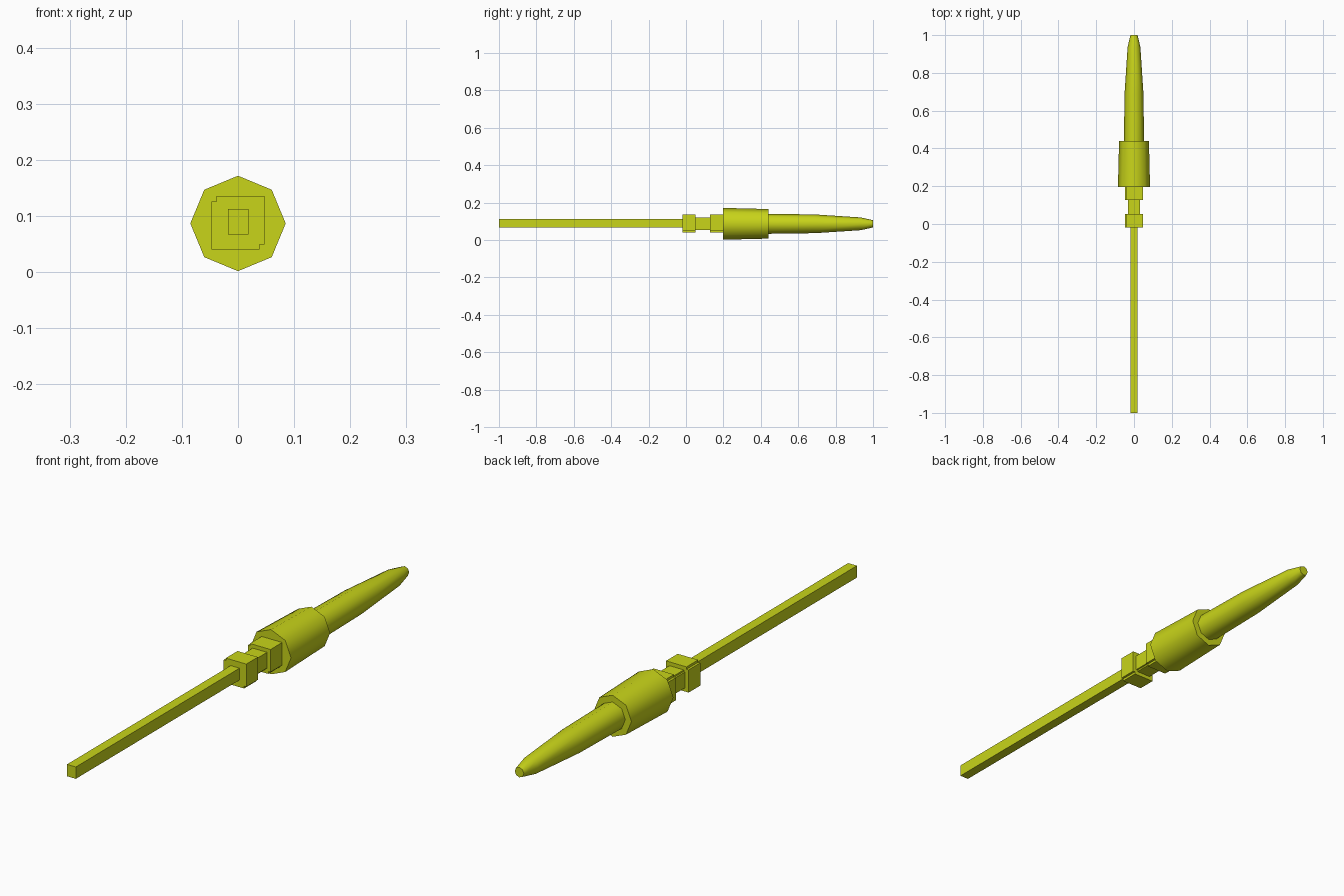
import bpy, math

if "Cube" in bpy.data.objects:
    bpy.data.objects.remove(bpy.data.objects["Cube"])

CZ = 0.0865  # height of the long axis

mat = bpy.data.materials.new("lime_yellow")
mat.diffuse_color = (0.58, 0.66, 0.01, 1)
mat.use_nodes = True
mat.node_tree.nodes["Principled BSDF"].inputs["Base Color"].default_value = mat.diffuse_color


def make(name, verts, faces, smooth=False):
    me = bpy.data.meshes.new(name)
    me.from_pydata(verts, [], faces)
    me.materials.append(mat)
    ob = bpy.data.objects.new(name, me)
    bpy.context.collection.objects.link(ob)
    bpy.ops.object.select_all(action='DESELECT')
    ob.select_set(True)
    bpy.context.view_layer.objects.active = ob
    if smooth:
        bpy.ops.object.shade_smooth_by_angle(angle=math.radians(50))
    return ob


def loft(name, rings, smooth=False):
    """Skin equal-length rings of points along y, capping both ends."""
    n = len(rings[0])
    verts = [p for r in rings for p in r]
    faces = [tuple(range(n)), tuple(reversed(range(len(verts) - n, len(verts))))]
    for k in range(len(rings) - 1):
        for i in range(n):
            j = (i + 1) % n
            faces.append((k*n + i, (k+1)*n + i, (k+1)*n + j, k*n + j))
    return make(name, verts, faces, smooth)


def prism(name, section, y0, y1):
    return loft(name, [[(x, y, z) for x, z in section] for y in (y0, y1)])


def turned(name, profile):
    """Eight-sided tapered body from (y, radius) pairs."""
    ang = [i * math.pi / 4 for i in range(8)]
    return loft(name, [[(r*math.sin(-a), y, CZ + r*math.cos(a)) for a in ang]
                       for y, r in profile], smooth=True)


def notched(h, c):
    """Square with two opposite corners stepped in."""
    return [(x, CZ + 0.001 + z) for x, z in
            [(h, h), (-h + c, h), (-h + c, h - c), (-h, h - c),
             (-h, -h), (h - c, -h), (h - c, -h + c), (h, -h + c)]]


# Stem
prism("stem", [(0.019, 0.112), (-0.018, 0.112), (-0.018, 0.067), (0.019, 0.067)],
      -1.0, -0.015)

# Stepped collars and neck
for name, h, c, y0, y1 in [("front_collar", 0.0475, 0.009, -0.018, 0.052),
                           ("neck", 0.033, 0.006, 0.052, 0.127),
                           ("rear_collar", 0.0475, 0.009, 0.127, 0.2)]:
    prism(name, notched(h, c), y0, y1)

# Barrel and tapered point
turned("barrel", [(0.197, 0.085), (0.44, 0.079)])
turned("tapered_point", [(0.43, 0.0535), (0.69, 0.05), (0.935, 0.034), (0.988, 0.022), (1.0, 0.019)])
